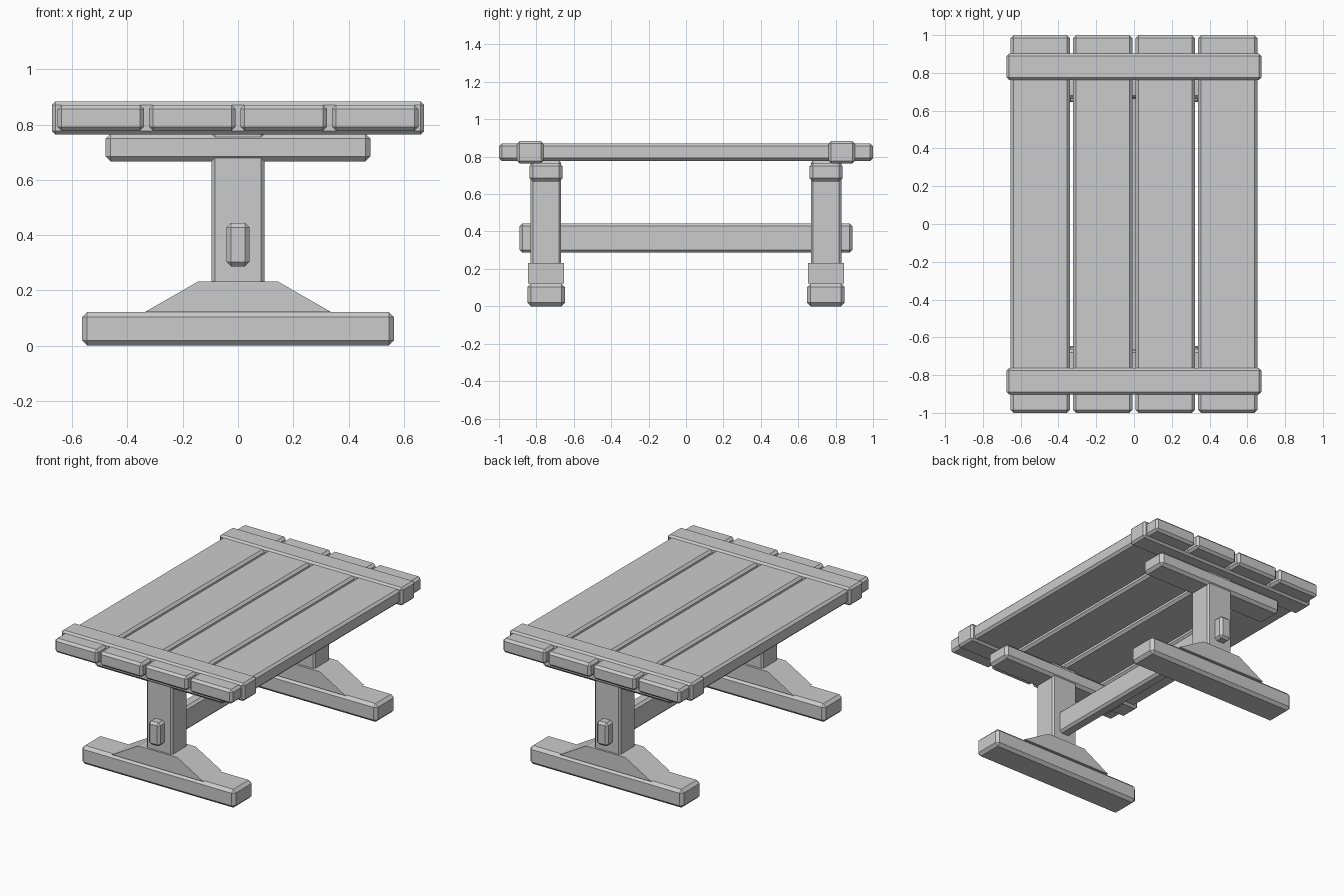
import bpy, bmesh

if "Cube" in bpy.data.objects:
    bpy.data.objects.remove(bpy.data.objects["Cube"])

wood = bpy.data.materials.new("plain grey")
wood.diffuse_color = (0.6, 0.6, 0.6, 1)
wood.use_nodes = True
wood.node_tree.nodes["Principled BSDF"].inputs["Base Color"].default_value = wood.diffuse_color


def finish(name, bm):
    bmesh.ops.recalc_face_normals(bm, faces=bm.faces)
    me = bpy.data.meshes.new(name)
    bm.to_mesh(me)
    bm.free()
    me.materials.append(wood)
    ob = bpy.data.objects.new(name, me)
    bpy.context.collection.objects.link(ob)
    return ob


def beam(name, x, y, z, bevel):
    """Box between (min, max) ranges with a single chamfer on all edges."""
    bm = bmesh.new()
    bmesh.ops.create_cube(bm, size=1)
    for v in bm.verts:
        for i, (lo, hi) in enumerate((x, y, z)):
            v.co[i] = lo if v.co[i] < 0 else hi
    bmesh.ops.bevel(bm, geom=bm.edges[:], offset=bevel, segments=1,
                    affect='EDGES', profile=0.5)
    return finish(name, bm)


def wedge(name, profile, y):
    """Profile in x, z extruded along y."""
    bm = bmesh.new()
    face = bm.faces.new([bm.verts.new((px, y[0], pz)) for px, pz in profile])
    ext = bmesh.ops.extrude_face_region(bm, geom=[face])["geom"]
    for v in ext:
        if isinstance(v, bmesh.types.BMVert):
            v.co.y = y[1]
    return finish(name, bm)


# Table top planks
for i in range(4):
    cx = (i - 1.5) * 0.331
    beam(f"plank_{i + 1}", (cx - 0.157, cx + 0.157), (-1, 1), (0.777, 0.871), 0.015)

# Parts repeated at both ends
for side, s in (("front", -1), ("back", 1)):
    def span(a, b):
        return tuple(sorted((s * a, s * b)))

    beam(f"{side}_cleat", (-0.674, 0.674), span(0.762, 0.903), (0.764, 0.883), 0.013)
    beam(f"{side}_top_support", (-0.479, 0.479), span(0.661, 0.837), (0.667, 0.767), 0.018)
    beam(f"{side}_post", (-0.096, 0.096), span(0.667, 0.831), (0.2, 0.778), 0.012)
    wedge(f"{side}_foot_brace",
          [(-0.336, 0.122), (0.336, 0.122), (0.144, 0.232), (-0.144, 0.232)],
          span(0.652, 0.844))
    beam(f"{side}_foot", (-0.565, 0.565), span(0.647, 0.848), (0, 0.122), 0.019)

# Long stretcher through both posts
beam("stretcher", (-0.041, 0.041), (-0.89, 0.89), (0.287, 0.443), 0.015)
